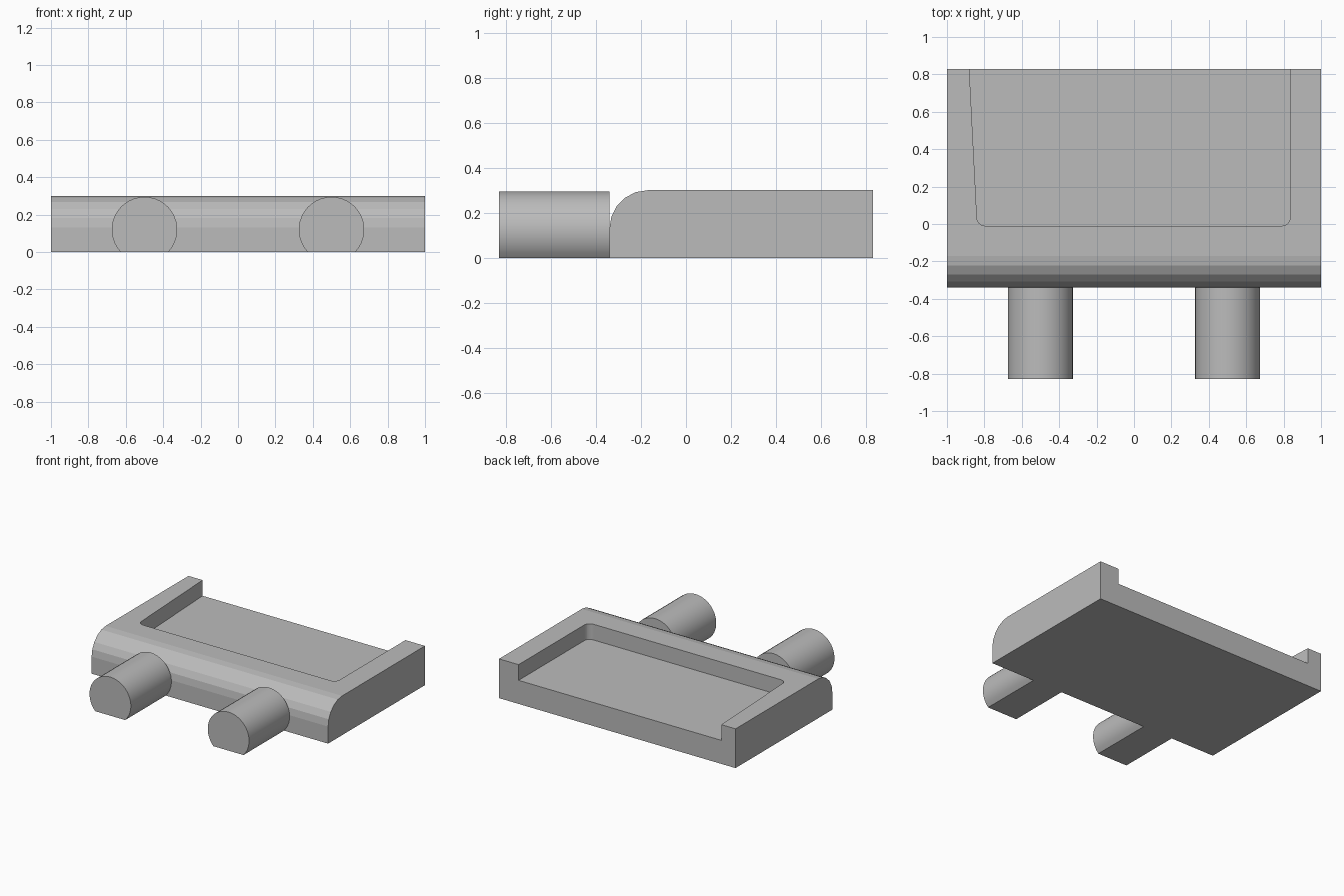
import bpy, bmesh
from math import radians, sin, cos, asin, pi
from mathutils import Vector

cube = bpy.data.objects.get("Cube")
if cube:
    bpy.data.objects.remove(cube, do_unlink=True)

GREY = (0.5, 0.5, 0.5, 1.0)
mat = bpy.data.materials.new("plain grey")
mat.use_nodes = True
mat.diffuse_color = GREY
mat.node_tree.nodes["Principled BSDF"].inputs["Base Color"].default_value = GREY


def arc(cx, cy, r, start, end, steps):
    """Points on a circular arc, angles in radians."""
    angles = [start + (end - start) * i / steps for i in range(steps + 1)]
    return [(cx + r * cos(a), cy + r * sin(a)) for a in angles]


def prism(name, points, sweep):
    """Closed solid made by sweeping a planar outline along a vector."""
    bm = bmesh.new()
    face = bm.faces.new([bm.verts.new(p) for p in points])
    swept = bmesh.ops.extrude_face_region(bm, geom=[face])["geom"]
    verts = [g for g in swept if isinstance(g, bmesh.types.BMVert)]
    bmesh.ops.translate(bm, verts=verts, vec=Vector(sweep))
    bmesh.ops.recalc_face_normals(bm, faces=bm.faces)
    mesh = bpy.data.meshes.new(name)
    bm.to_mesh(mesh)
    bm.free()
    mesh.materials.append(mat)
    obj = bpy.data.objects.new(name, mesh)
    bpy.context.collection.objects.link(obj)
    return obj


FRONT, BACK, TOP, ROUND = -0.34, 0.83, 0.30, 0.17

# Body: side profile with a rounded upper front edge
side = [(BACK, 0), (BACK, TOP)]
side += arc(FRONT + ROUND, TOP - ROUND, ROUND, pi / 2, pi, 5)
side += [(FRONT, 0)]
body = prism("body", [(-1, y, z) for y, z in side], (2, 0, 0))

# Pocket: open at the back, rounded front corners, one slanted side
FLOOR = 0.18
outline = [(-0.884, BACK + 0.07)]
outline += arc(-0.795, 0.035, 0.045, pi, 1.5 * pi, 6)
outline += arc(0.79, 0.035, 0.045, 1.5 * pi, 2 * pi, 6)
outline += [(0.835, BACK + 0.07)]
cutter = prism("pocket_cutter", [(x, y, FLOOR) for x, y in outline], (0, 0, 0.3))
cutter.hide_render = True

cut = body.modifiers.new("pocket", "BOOLEAN")
cut.operation = "DIFFERENCE"
cut.solver = "EXACT"
cut.object = cutter
bpy.context.view_layer.objects.active = body
bpy.ops.object.modifier_apply(modifier=cut.name)
bpy.data.objects.remove(cutter, do_unlink=True)

# Pegs: round bars with a flat underside
RADIUS, HEIGHT = 0.175, 0.12
dip = asin(HEIGHT / RADIUS)
for name, x in (("right_peg", -0.5), ("left_peg", 0.5)):
    section = arc(x, HEIGHT, RADIUS, -dip, pi + dip, 28)
    peg = prism(name, [(px, -BACK, pz) for px, pz in section], (0, BACK + FRONT, 0))
    bpy.ops.object.select_all(action="DESELECT")
    peg.select_set(True)
    bpy.context.view_layer.objects.active = peg
    bpy.ops.object.shade_smooth_by_angle(angle=radians(30))
